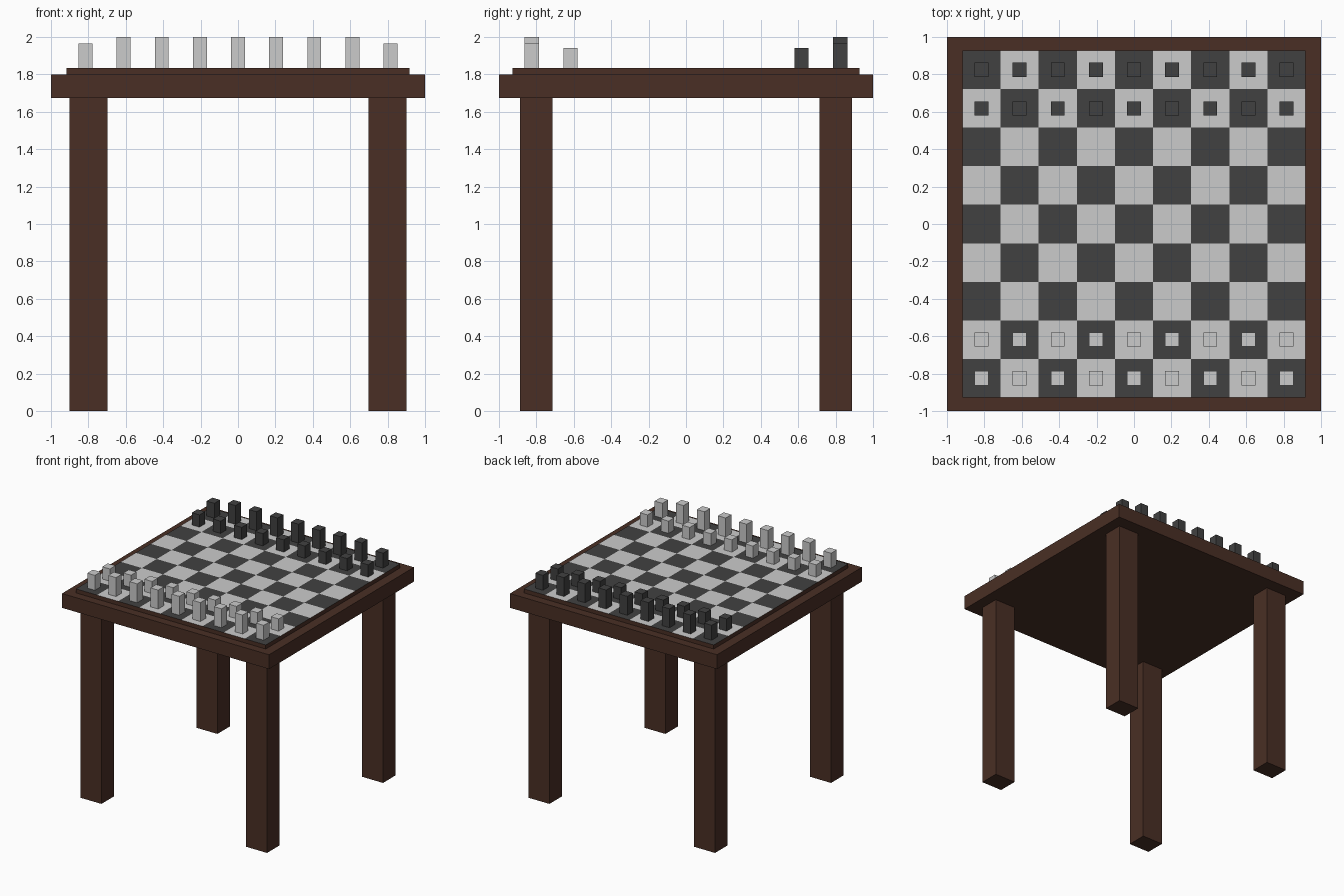
import bpy, bmesh

if "Cube" in bpy.data.objects:
    bpy.data.objects.remove(bpy.data.objects["Cube"])

def material(name, rgb):
    m = bpy.data.materials.new(name)
    m.diffuse_color = (*rgb, 1.0)
    m.use_nodes = True
    m.node_tree.nodes["Principled BSDF"].inputs["Base Color"].default_value = m.diffuse_color
    return m

WOOD = material("dark brown wood", (0.067, 0.028, 0.018))
LIGHT = material("light grey", (0.60, 0.60, 0.60))
DARK = material("charcoal", (0.053, 0.053, 0.053))

def finish(name, bm, mats):
    bmesh.ops.recalc_face_normals(bm, faces=bm.faces)
    mesh = bpy.data.meshes.new(name)
    bm.to_mesh(mesh)
    bm.free()
    for m in mats:
        mesh.materials.append(m)
    obj = bpy.data.objects.new(name, mesh)
    bpy.context.collection.objects.link(obj)

def box(name, centre, size, z0, z1, mat):
    bm = bmesh.new()
    bmesh.ops.create_cube(bm, size=1)
    for v in bm.verts:
        v.co = (centre[0] + v.co.x * size[0],
                centre[1] + v.co.y * size[1],
                z0 + (v.co.z + 0.5) * (z1 - z0))
    finish(name, bm, [mat])

# Table
TOP_Z, BOARD_Z = 1.80, 1.835
box("table_top", (0, 0), (2, 2), 1.675, TOP_Z, WOOD)
for sx, xname in ((-1, "left"), (1, "right")):
    for sy, yname in ((-1, "front"), (1, "back")):
        box(f"{yname}_{xname}_leg", (0.8 * sx, 0.8 * sy), (0.203, 0.174), 0, 1.675, WOOD)

# Board: nine by nine squares on a wooden slab, dark in the corners
N, HALF_X, HALF_Y = 9, 0.917, 0.927
STEP_X, STEP_Y = 2 * HALF_X / N, 2 * HALF_Y / N
bm = bmesh.new()
bmesh.ops.create_grid(bm, x_segments=N, y_segments=N, size=1)
for v in bm.verts:
    v.co = (v.co.x * HALF_X, v.co.y * HALF_Y, BOARD_Z)
squares = list(bm.faces)
for f in squares:
    c = f.calc_center_median()
    col = int((c.x + HALF_X) / STEP_X)
    row = int((c.y + HALF_Y) / STEP_Y)
    f.material_index = 2 if (col + row) % 2 == 0 else 1
rim = [e for e in bm.edges if e.is_boundary]
ext = bmesh.ops.extrude_edge_only(bm, edges=rim)["geom"]
for g in ext:
    if isinstance(g, bmesh.types.BMVert):
        g.co.z = TOP_Z
    elif isinstance(g, bmesh.types.BMFace):
        g.material_index = 0
finish("game_board", bm, [WOOD, LIGHT, DARK])

# Playing pieces: tall back row with shorter corners, low front row
for side, mat, label in ((-1, LIGHT, "light"), (1, DARK, "dark")):
    for i in range(N):
        x = (i - 4) * STEP_X
        tall = 1.965 if i in (0, N - 1) else 2.0
        box(f"{label}_back_piece_{i}", (x, side * 4 * STEP_Y), (0.074, 0.078), BOARD_Z, tall, mat)
        box(f"{label}_front_piece_{i}", (x, side * 3 * STEP_Y), (0.074, 0.076), BOARD_Z, 1.942, mat)
